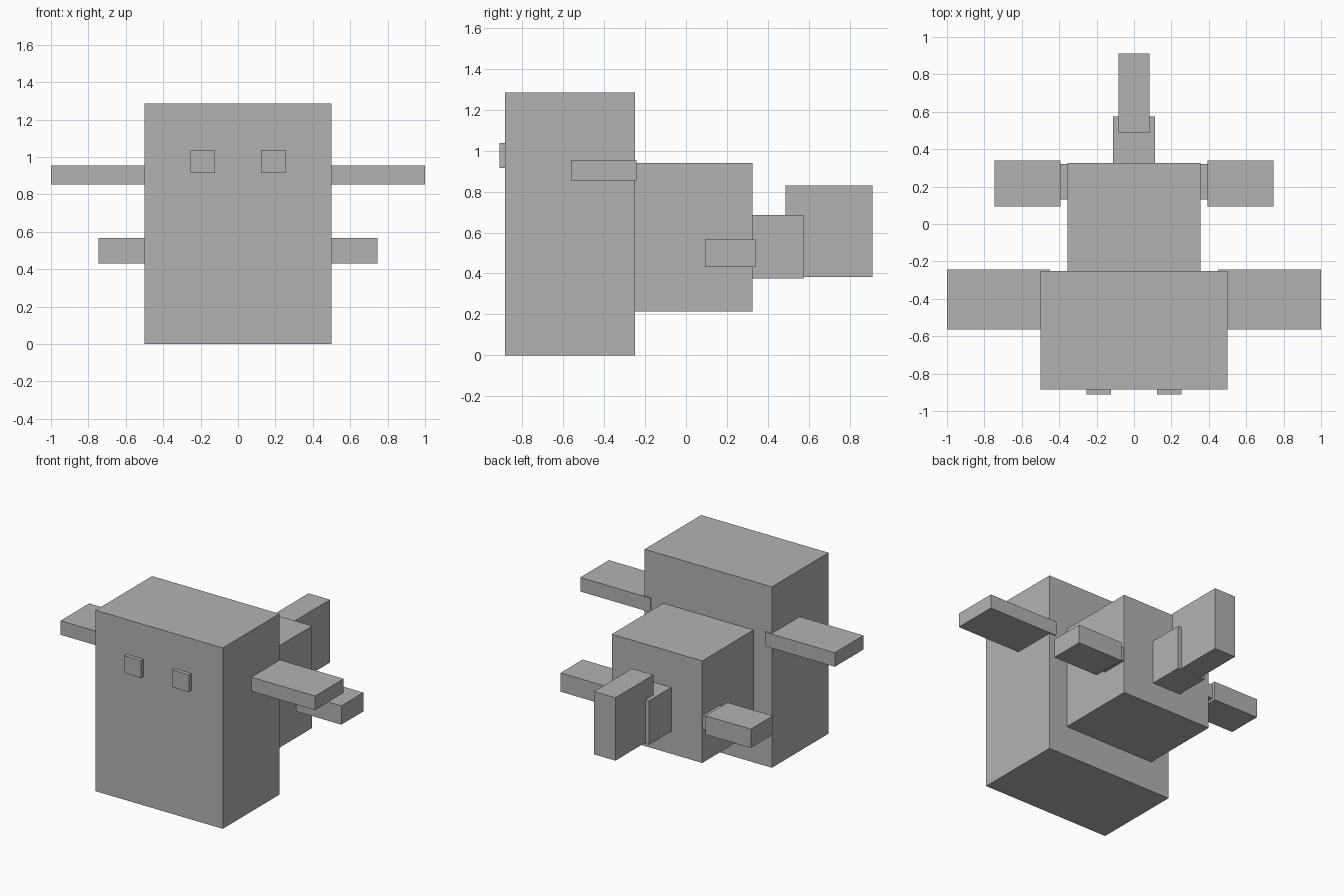
import bpy

default = bpy.data.objects.get("Cube")
if default:
    bpy.data.objects.remove(default, do_unlink=True)

# Single plain grey material
grey = bpy.data.materials.new("plain_grey")
grey.use_nodes = True
colour = (0.45, 0.45, 0.45, 1)
grey.diffuse_color = colour
grey.node_tree.nodes["Principled BSDF"].inputs["Base Color"].default_value = colour


def box(name, x, y, z):
    """Box spanning the given (low, high) range on each axis."""
    spans = (x, y, z)
    bpy.ops.mesh.primitive_cube_add(size=1, location=[(a + b) / 2 for a, b in spans])
    part = bpy.context.object
    part.name = name
    part.scale = [b - a for a, b in spans]
    bpy.ops.object.transform_apply(location=False, rotation=False, scale=True)
    part.data.materials.append(grey)


def pair(name, x, y, z):
    """The same box on the left (+x) and the right (-x)."""
    box("left_" + name, x, y, z)
    box("right_" + name, (-x[1], -x[0]), y, z)


# Head and body
box("head", (-0.5, 0.5), (-0.885, -0.25), (0, 1.285))
box("body", (-0.355, 0.355), (-0.25, 0.325), (0.215, 0.94))

# Tail in two steps
box("tail_base", (-0.112, 0.112), (0.325, 0.575), (0.375, 0.687))
box("tail_fin", (-0.084, 0.084), (0.487, 0.912), (0.383, 0.83))

# Eyes, front fins, and rear fins on short joints
pair("eye", (0.123, 0.253), (-0.912, -0.88), (0.915, 1.038))
pair("front_fin", (0.45, 1.0), (-0.563, -0.242), (0.854, 0.954))
pair("rear_fin_joint", (0.34, 0.4), (0.13, 0.32), (0.45, 0.55))
pair("rear_fin", (0.392, 0.747), (0.093, 0.34), (0.432, 0.566))
